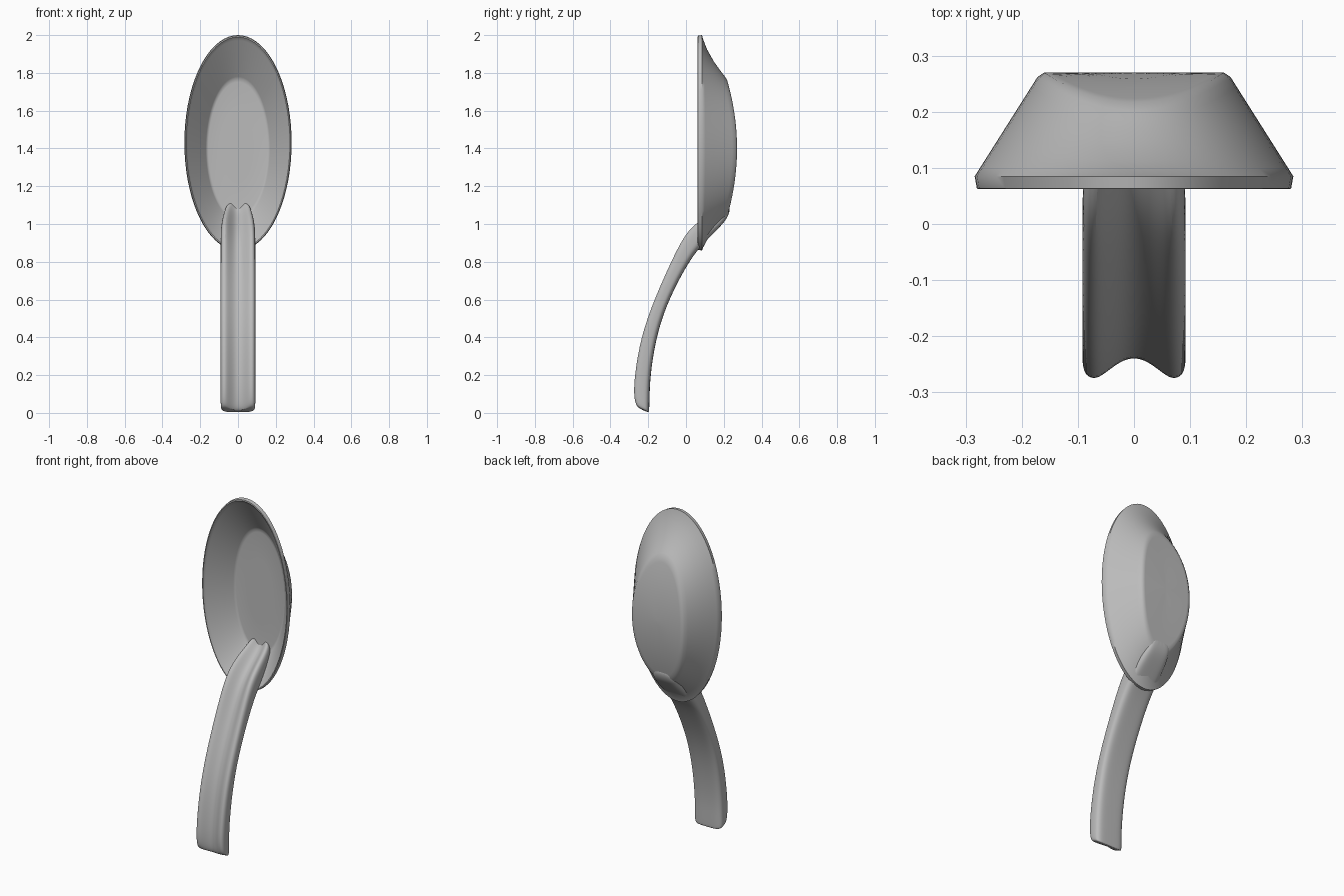
import bpy
import bmesh
import math

cube = bpy.data.objects.get("Cube")
if cube:
    bpy.data.objects.remove(cube, do_unlink=True)

grey = bpy.data.materials.new("plain grey")
grey.use_nodes = True
colour = (0.5, 0.5, 0.5, 1)
grey.diffuse_color = colour
grey.node_tree.nodes["Principled BSDF"].inputs["Base Color"].default_value = colour


def loft(name, rings, angle, subdivide=0):
    """Skin a list of closed rings and cap both ends."""
    bm = bmesh.new()
    loops = [[bm.verts.new(p) for p in ring] for ring in rings]
    for a, b in zip(loops, loops[1:]):
        n = len(a)
        for i in range(n):
            bm.faces.new((a[i], a[(i + 1) % n], b[(i + 1) % n], b[i]))
    bm.faces.new(loops[0])
    bm.faces.new(loops[-1])
    bmesh.ops.recalc_face_normals(bm, faces=bm.faces)
    mesh = bpy.data.meshes.new(name)
    bm.to_mesh(mesh)
    bm.free()
    mesh.materials.append(grey)
    obj = bpy.data.objects.new(name, mesh)
    bpy.context.collection.objects.link(obj)
    if subdivide:
        mod = obj.modifiers.new("smooth", "SUBSURF")
        mod.levels = mod.render_levels = subdivide
    bpy.ops.object.select_all(action="DESELECT")
    obj.select_set(True)
    bpy.context.view_layer.objects.active = obj
    bpy.ops.object.shade_smooth_by_angle(angle=math.radians(angle))
    return obj


# Bowl: oval rings, y depth falls off along the length by the bend factor
def oval(half_x, half_z, mid_z, y, bend=0.0, count=72):
    ring = []
    for i in range(count):
        t = 2 * math.pi * i / count
        dz = half_z * math.sin(t)
        ring.append((half_x * math.cos(t), y - bend * dz * dz, mid_z + dz))
    return ring


def blend(a, b, t):
    return [p + (q - p) * t for p, q in zip(a, b)]


inner_floor, inner_rim = (0.165, 0.37, 1.40, 0.205), (0.272, 0.552, 1.43, 0.07)
outer_rim, outer_floor = (0.284, 0.57, 1.43, 0.085, 0), (0.172, 0.385, 1.40, 0.262, 0.4)
rings = [oval(0.165 * s, 0.37 * s, 1.40, 0.207) for s in (0.05, 0.5, 0.95)]
rings += [oval(*blend(inner_floor, inner_rim, t)) for t in (0, 0.05, 0.5, 0.95, 1)]
rings += [oval(0.275, 0.56, 1.43, 0.062), oval(0.28, 0.567, 1.43, 0.063)]
rings += [oval(*blend(outer_rim, outer_floor, t)) for t in (0, 0.1, 0.35, 0.65, 0.9, 1)]
rings += [oval(0.165 * s, 0.375 * s, 1.40, 0.27, 0.4) for s in (0.97, 0.9, 0.7, 0.45, 0.2, 0.03)]
loft("bowl", rings, 50)

# Handle: grooved section, u across the width and v from back to front
half = [(0.45, 0.0), (0.8, 0.03), (0.98, 0.2), (1.0, 0.45), (1.0, 0.72),
        (0.94, 0.98), (0.74, 1.06), (0.52, 0.88), (0.25, 0.64)]
section = [(0, 0)] + half + [(0, 0.56)] + [(-u, v) for u, v in reversed(half)]

# Each station: front y, front z, back y, back z, half width
stations = [
    (-0.245, 0.022, -0.197, 0.0, 0.083),
    (-0.265, 0.04, -0.195, 0.01, 0.092),
    (-0.275, 0.1, -0.193, 0.08, 0.092),
    (-0.27, 0.2, -0.19, 0.19, 0.092),
    (-0.238, 0.4, -0.163, 0.38, 0.092),
    (-0.167, 0.6, -0.108, 0.565, 0.092),
    (-0.077, 0.8, -0.012, 0.755, 0.092),
    (-0.012, 0.93, 0.06, 0.865, 0.092),
    (0.045, 0.995, 0.13, 0.935, 0.091),
    (0.115, 1.045, 0.19, 0.995, 0.083),
    (0.185, 1.085, 0.225, 1.04, 0.07),
    (0.213, 1.12, 0.235, 1.09, 0.055),
]
rings = [[(u * w, by + (fy - by) * v, bz + (fz - bz) * v) for u, v in section]
         for fy, fz, by, bz, w in stations]
loft("handle", rings, 60, 2)
